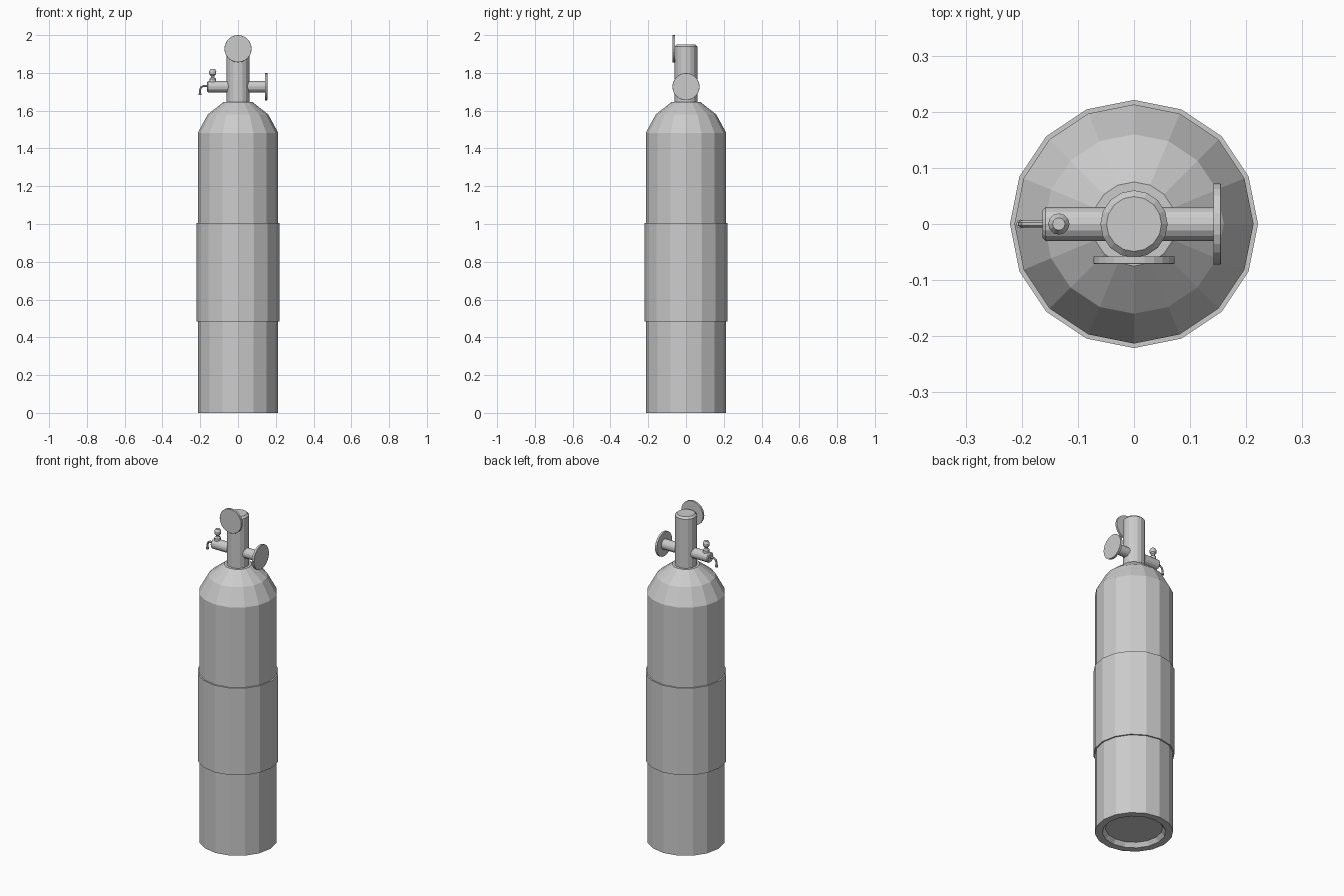
import bpy
import bmesh
from math import cos, sin, tau, pi
from mathutils import Matrix

cube = bpy.data.objects.get("Cube")
if cube:
    bpy.data.objects.remove(cube, do_unlink=True)

grey = bpy.data.materials.new("plain grey")
grey.use_nodes = True
GREY = (0.6, 0.6, 0.6, 1)
grey.diffuse_color = GREY
grey.node_tree.nodes["Principled BSDF"].inputs["Base Color"].default_value = GREY


def lathe(name, profile, place=None, sides=16):
    """Turn (radius, height) points about z, cap both ends, then place."""
    bm = bmesh.new()
    rings = [[bm.verts.new((r * cos(tau * i / sides), r * sin(tau * i / sides), h))
              for i in range(sides)] for r, h in profile]
    for low, high in zip(rings, rings[1:]):
        for i in range(sides):
            j = (i + 1) % sides
            bm.faces.new((low[i], low[j], high[j], high[i]))
    bm.faces.new(rings[0][::-1])
    bm.faces.new(rings[-1])
    bmesh.ops.recalc_face_normals(bm, faces=bm.faces)
    if place:
        bm.transform(place)
    mesh = bpy.data.meshes.new(name)
    bm.to_mesh(mesh)
    bm.free()
    mesh.materials.append(grey)
    obj = bpy.data.objects.new(name, mesh)
    bpy.context.collection.objects.link(obj)
    return obj


def rod(radius, length, bevel):
    """Profile of a cylinder with a chamfered far end."""
    return [(radius, 0), (radius, length - bevel), (radius - bevel, length)]


move = Matrix.Translation
to_right = Matrix.Rotation(-pi / 2, 4, "Y")
to_left = Matrix.Rotation(pi / 2, 4, "Y")
to_front = Matrix.Rotation(pi / 2, 4, "X")
ARM_Z = 1.727

# Tank with recessed base and faceted shoulder
lathe("tank", [(0.155, 0.025), (0.172, 0), (0.213, 0), (0.213, 1.483),
               (0.16, 1.58), (0.075, 1.647)])
# Sleeve around the middle
lathe("sleeve", [(0.21, 0.485), (0.221, 0.485), (0.221, 1.005), (0.21, 1.005)])

# Valve stem and side arms
lathe("valve_stem", [(0.06, 1.64), (0.06, 1.94), (0.049, 1.951)])
lathe("right_arm", rod(0.03, 0.163, 0.005), move((0, 0, ARM_Z)) @ to_right)
lathe("left_arm", rod(0.03, 0.146, 0.002), move((0, 0, ARM_Z)) @ to_left)

# Round gauges
dial = rod(0.072, 0.013, 0.001)
lathe("left_gauge", dial, move((0.142, 0, ARM_Z)) @ to_left, 24)
lathe("front_gauge", dial, move((0, -0.058, 1.928)) @ to_front, 24)

# Small bleed knob on the right arm
lathe("bleed_knob", [(0.018, 1.74), (0.018, 1.768), (0.01, 1.775), (0.01, 1.784),
                     (0.018, 1.792), (0.019, 1.808), (0.011, 1.821)],
      move((-0.134, 0, 0)), 12)

# Thin bent outlet pipe
curve = bpy.data.curves.new("outlet_pipe", "CURVE")
curve.dimensions = "3D"
curve.bevel_depth = 0.006
curve.bevel_resolution = 1
curve.use_fill_caps = True
path = [(-0.155, 1.73), (-0.185, 1.73), (-0.196, 1.724), (-0.201, 1.71), (-0.202, 1.685)]
spline = curve.splines.new("POLY")
spline.points.add(len(path) - 1)
for point, (x, z) in zip(spline.points, path):
    point.co = (x, 0, z, 1)
spline.use_smooth = False
curve.materials.append(grey)
bpy.context.collection.objects.link(bpy.data.objects.new("outlet_pipe", curve))
lathe("outlet_tip", [(0.008, 1.682), (0.008, 1.692)], move((-0.202, 0, 0)), 8)
